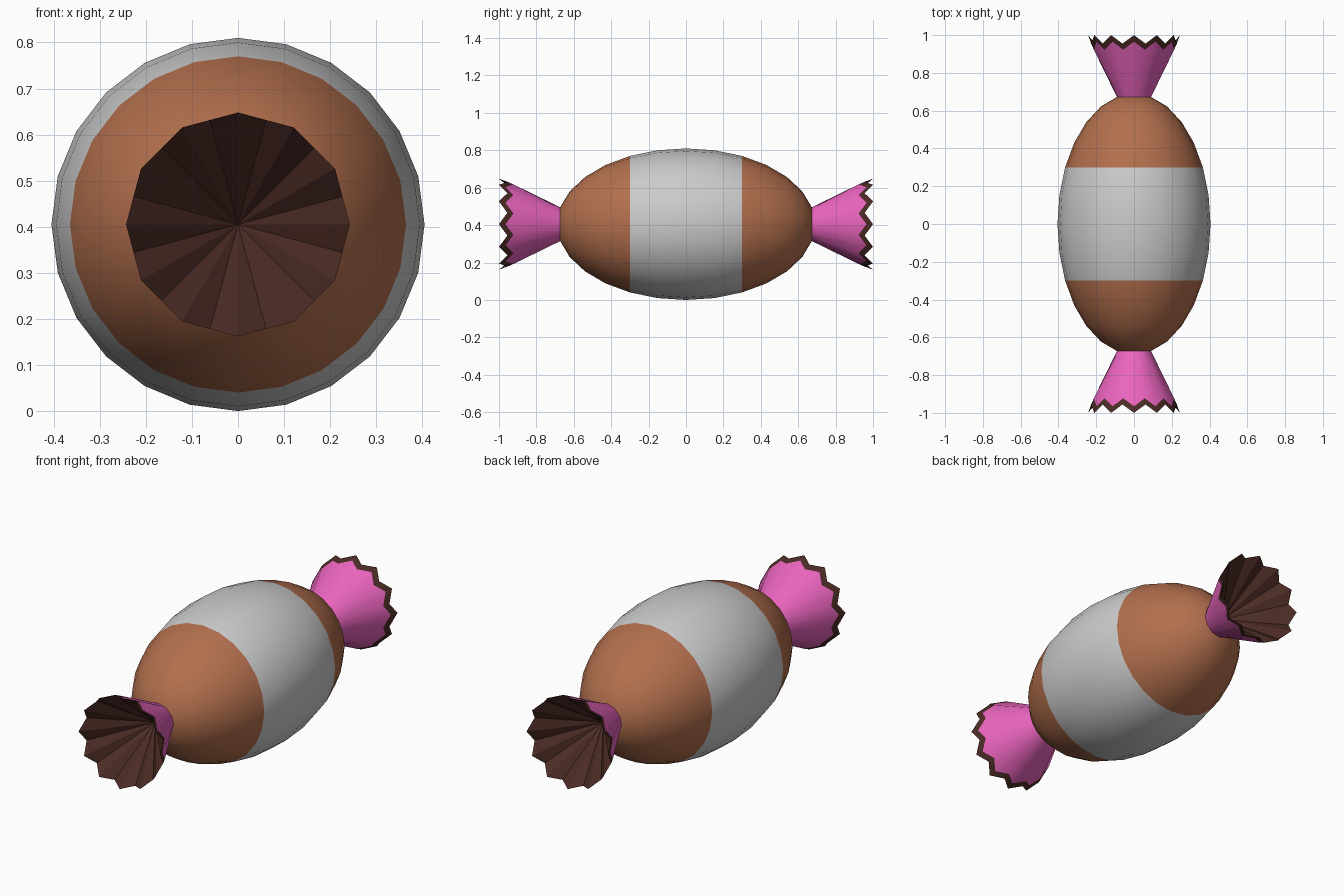
import bpy, bmesh
from math import sin, cos, pi, radians
from mathutils import Matrix

if "Cube" in bpy.data.objects:
    bpy.data.objects.remove(bpy.data.objects["Cube"])

CZ = 0.405  # height of the long axis


def material(name, rgb):
    m = bpy.data.materials.new(name)
    m.diffuse_color = (*rgb, 1)
    m.use_nodes = True
    m.node_tree.nodes["Principled BSDF"].inputs["Base Color"].default_value = m.diffuse_color
    return m


brown = material("brown", (0.45, 0.16, 0.075))
grey = material("grey", (0.6, 0.6, 0.6))
pink = material("pink", (0.83, 0.13, 0.52))
dark = material("dark_brown", (0.07, 0.024, 0.018))


def finish(bm, name, mats):
    bmesh.ops.recalc_face_normals(bm, faces=bm.faces[:])
    me = bpy.data.meshes.new(name)
    bm.to_mesh(me)
    bm.free()
    for m in mats:
        me.materials.append(m)
    ob = bpy.data.objects.new(name, me)
    ob.location.z = CZ
    bpy.context.collection.objects.link(ob)
    return ob


# Egg-shaped body lying along y, with a grey band round the middle
bm = bmesh.new()
bmesh.ops.create_uvsphere(bm, u_segments=24, v_segments=14, radius=1)
bm.transform(Matrix.Diagonal((0.405, 0.69, 0.405, 1)) @ Matrix.Rotation(radians(90), 4, 'X'))
for f in bm.faces:
    f.smooth = True
    f.material_index = int(abs(f.calc_center_median().y) < 0.3)
finish(bm, "body", [brown, grey])


# Twisted wrapper end: pink cone, dark zigzag rim and dark folded inside
def wrapper_end(name, side):
    bm = bmesh.new()

    def ring(r, y, notch):
        # twelve-sided ring whose edge midpoints are pulled in by notch
        verts = []
        for i in range(24):
            odd = i % 2
            rr = r * (cos(pi / 12) if odd else 1)
            a = i * pi / 12
            verts.append(bm.verts.new((rr * cos(a), side * (y - notch * odd), rr * sin(a))))
        return verts

    base = ring(0.09, 0.672, 0)
    seam = ring(0.228, 0.965, 0.042)
    rim = ring(0.243, 1.0, 0.045)
    floor = bm.verts.new((0, side * 0.67, 0))
    fold = bm.verts.new((0, side * 0.70, 0))
    for i in range(24):
        j = (i + 1) % 24
        bm.faces.new((base[i], base[j], floor))
        bm.faces.new((base[i], base[j], seam[j], seam[i])).smooth = True
        band = bm.faces.new((seam[i], seam[j], rim[j], rim[i]))
        band.smooth = True
        inside = bm.faces.new((rim[i], rim[j], fold))
        band.material_index = inside.material_index = 1
    finish(bm, name, [pink, dark])


wrapper_end("wrapper_end_front", -1)
wrapper_end("wrapper_end_back", 1)
